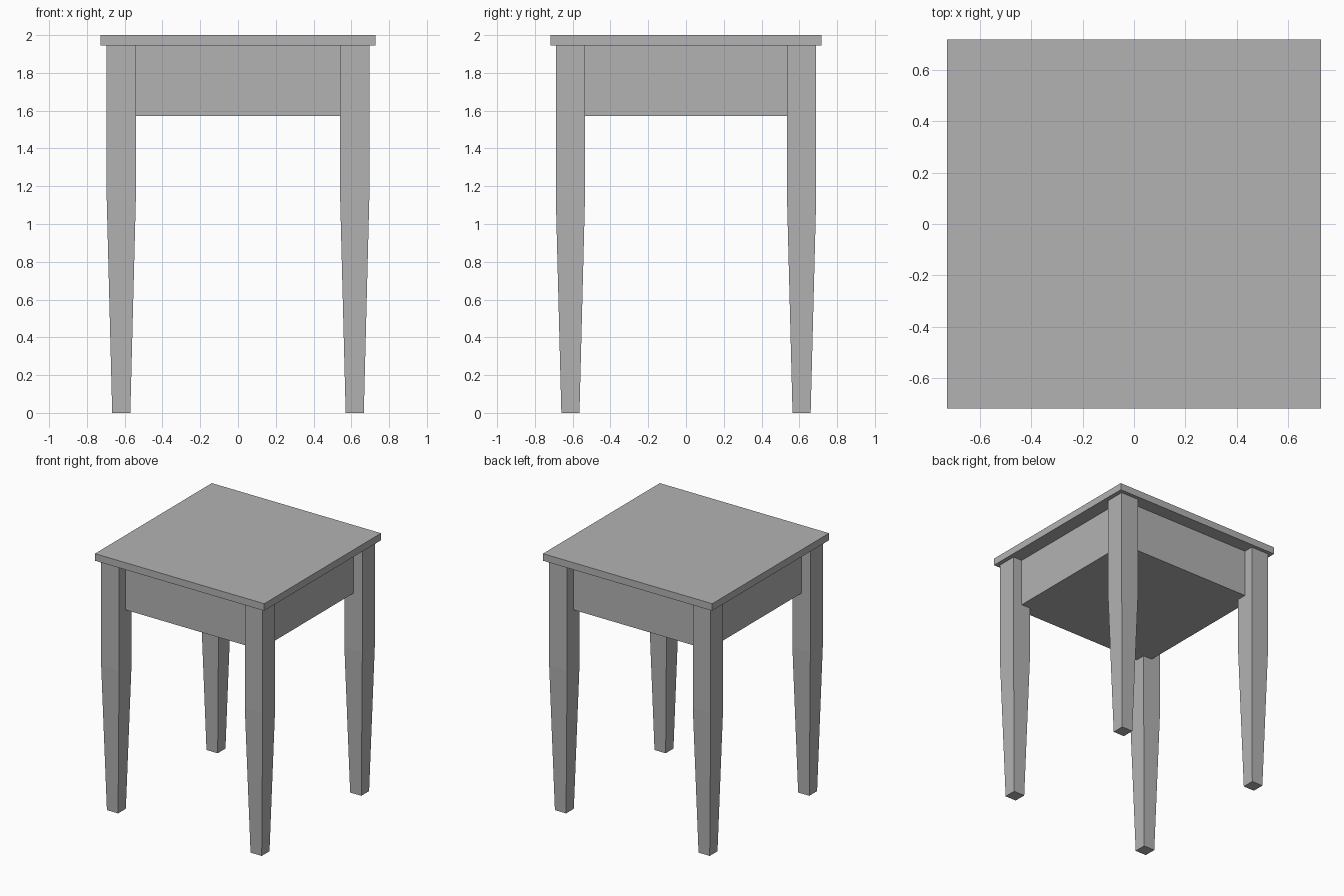
import bpy
import bmesh

if "Cube" in bpy.data.objects:
    bpy.data.objects.remove(bpy.data.objects["Cube"], do_unlink=True)

# One plain grey for the whole table
grey = bpy.data.materials.new("plain_grey")
grey.use_nodes = True
colour = (0.45, 0.45, 0.45, 1)
grey.diffuse_color = colour
grey.node_tree.nodes["Principled BSDF"].inputs["Base Color"].default_value = colour


def square_loft(name, centre, sections):
    """Closed solid through rectangles given as (z, half width, half depth)."""
    bm = bmesh.new()
    rings = []
    for z, hx, hy in sections:
        corners = [(-hx, -hy), (hx, -hy), (hx, hy), (-hx, hy)]
        rings.append([bm.verts.new((x, y, z)) for x, y in corners])
    bm.faces.new(rings[0][::-1])
    bm.faces.new(rings[-1])
    for low, high in zip(rings, rings[1:]):
        for i in range(4):
            j = (i + 1) % 4
            bm.faces.new((low[i], low[j], high[j], high[i]))
    mesh = bpy.data.meshes.new(name)
    bm.to_mesh(mesh)
    bm.free()
    mesh.materials.append(grey)
    obj = bpy.data.objects.new(name, mesh)
    obj.location = (centre[0], centre[1], 0)
    bpy.context.collection.objects.link(obj)
    return obj


TOP_UNDERSIDE = 1.945
LEG_X, LEG_Y = 0.618, 0.612

# Flat overhanging top
square_loft("table_top", (0, 0), [(TOP_UNDERSIDE, 0.728, 0.718), (2, 0.728, 0.718)])

# Closed box under the top, its corners at the leg centres
square_loft("apron_box", (0, 0), [(1.573, LEG_X, LEG_Y), (TOP_UNDERSIDE, LEG_X, LEG_Y)])

# Square legs, straight above and tapered towards the floor
for side, sx in (("right", -1), ("left", 1)):
    for end, sy in (("front", -1), ("back", 1)):
        square_loft(f"{end}_{side}_leg", (sx * LEG_X, sy * LEG_Y),
                    [(0, 0.048, 0.048), (1.13, 0.077, 0.077),
                     (TOP_UNDERSIDE, 0.077, 0.077)])
